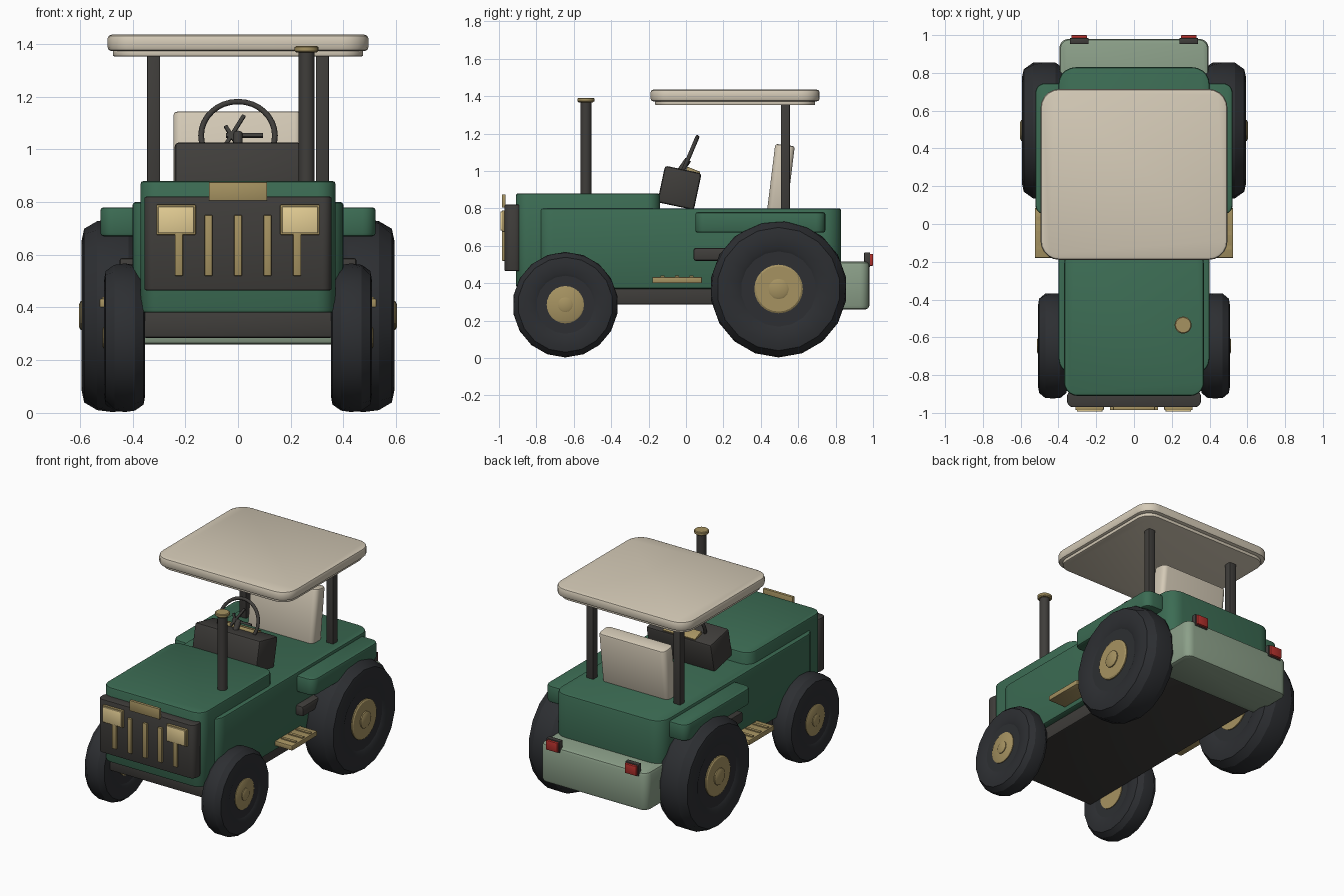
import bpy, bmesh, math
from mathutils import Matrix, Vector

if "Cube" in bpy.data.objects:
    bpy.data.objects.remove(bpy.data.objects["Cube"])


def mat(name, r, g, b):
    m = bpy.data.materials.new(name)
    m.diffuse_color = (r, g, b, 1)
    m.use_nodes = True
    m.node_tree.nodes["Principled BSDF"].inputs["Base Color"].default_value = m.diffuse_color
    return m


GREEN = mat("green", 0.045, 0.15, 0.088)
SAGE = mat("sage", 0.26, 0.35, 0.25)
DARK = mat("dark", 0.05, 0.047, 0.043)
TYRE = mat("tyre", 0.026, 0.028, 0.032)
GOLD = mat("gold", 0.38, 0.29, 0.12)
CREAM = mat("cream", 0.66, 0.59, 0.47)
LAMP = mat("lamp", 0.78, 0.62, 0.3)
RED = mat("red", 0.45, 0.03, 0.025)


def finish(name, bm, m, loc=(0, 0, 0), rot=(0, 0, 0), angle=30):
    bmesh.ops.recalc_face_normals(bm, faces=bm.faces[:])
    me = bpy.data.meshes.new(name)
    bm.to_mesh(me)
    bm.free()
    me.materials.append(m)
    ob = bpy.data.objects.new(name, me)
    ob.location, ob.rotation_euler = loc, rot
    bpy.context.collection.objects.link(ob)
    if angle:
        bpy.ops.object.select_all(action='DESELECT')
        ob.select_set(True)
        bpy.context.view_layer.objects.active = ob
        bpy.ops.object.shade_smooth_by_angle(angle=math.radians(angle))
    return ob


def box(name, x, y, z, m, plan=0.0, edge=0.0, rot=0.0):
    """Box from ranges; plan rounds vertical edges, edge softens the rims."""
    bm = bmesh.new()
    bmesh.ops.create_cube(bm, size=1)
    bmesh.ops.scale(bm, vec=(x[1] - x[0], y[1] - y[0], z[1] - z[0]), verts=bm.verts)
    is_vert = lambda e: abs(e.verts[0].co.z - e.verts[1].co.z) > 1e-4
    if plan:
        bmesh.ops.bevel(bm, geom=[e for e in bm.edges if is_vert(e)], offset=plan,
                        segments=5, profile=0.5, affect='EDGES')
    if edge:
        es = [e for e in bm.edges if not (plan and is_vert(e))]
        bmesh.ops.bevel(bm, geom=es, offset=edge, segments=2, profile=0.5, affect='EDGES')
    c = [(a[0] + a[1]) / 2 for a in (x, y, z)]
    return finish(name, bm, m, c, (math.radians(rot), 0, 0))


def lathe(name, profile, n, m, loc, rot, twist=None, angle=30):
    """Spin (radius, height) points about local z, capping open ends."""
    bm = bmesh.new()
    rings = []
    for i, (r, h) in enumerate(profile):
        off = twist[i] if twist else 0
        rings.append([bm.verts.new((r * math.cos((k + off) * math.tau / n),
                                    r * math.sin((k + off) * math.tau / n), h))
                      for k in range(n)])
    for a, b in zip(rings, rings[1:]):
        for k in range(n):
            bm.faces.new((a[k], a[(k + 1) % n], b[(k + 1) % n], b[k]))
    bm.faces.new(rings[0])
    bm.faces.new(rings[-1])
    return finish(name, bm, m, loc, rot, angle)


def pair(name, x, *args, **kw):
    for s, side in ((1, "right"), (-1, "left")):
        box(f"{side}_{name}", sorted((s * x[0], s * x[1])), *args, **kw)


# chassis, body, bonnet and rear weight
box("chassis", (-0.36, 0.36), (-0.84, 0.8), (0.285, 0.39), DARK, edge=0.01)
box("body", (-0.4, 0.4), (-0.8, 0.83), (0.37, 0.80), GREEN, 0.09, 0.012)
box("bonnet", (-0.37, 0.37), (-0.91, -0.14), (0.38, 0.88), GREEN, 0.07, 0.012)
box("rear_weight", (-0.395, 0.395), (0.68, 0.98), (0.26, 0.515), SAGE, 0.05, 0.02)

# grille with bars, badge plate and headlights
box("grille", (-0.355, 0.355), (-0.97, -0.88), (0.465, 0.82), DARK, 0.035, 0.006)
for i in range(-2, 3):
    box(f"grille_bar_{i + 3}", (i * 0.112 - 0.015, i * 0.112 + 0.015),
        (-0.985, -0.965), (0.52, 0.75), GOLD, edge=0.003)
box("badge_plate", (-0.11, 0.11), (-0.985, -0.965), (0.805, 0.875), GOLD, edge=0.003)
pair("headlight_rim", (0.16, 0.31), (-0.985, -0.965), (0.675, 0.79), GOLD, edge=0.004)
pair("headlight", (0.167, 0.303), (-0.993, -0.975), (0.682, 0.783), LAMP, edge=0.004)

# exhaust stack
lathe("exhaust_pipe", [(0.03, 0.85), (0.03, 1.375)], 20, DARK, (0.26, -0.535, 0), (0, 0, 0))
lathe("exhaust_cap", [(0.038, 1.367), (0.045, 1.373), (0.045, 1.387), (0.04, 1.391)],
      20, GOLD, (0.26, -0.535, 0), (0, 0, 0))

# dashboard and gauge panel
box("dashboard", (-0.24, 0.24), (-0.135, 0.065), (0.81, 1.01), DARK, edge=0.015, rot=-12)
box("gauge_panel", (-0.12, 0.12), (0.0, 0.075), (0.985, 1.01), GOLD, edge=0.003, rot=-22)

# steering wheel, tilted towards the seat
tilt = math.radians(67)
hub = Vector((0, 0.006, 1.052))
turn = Matrix.Rotation(tilt, 4, 'X')
bpy.ops.mesh.primitive_torus_add(major_radius=0.14, minor_radius=0.011, major_segments=32,
                                 minor_segments=8, location=hub, rotation=(tilt, 0, 0))
wheel = bpy.context.object
wheel.name = "steering_wheel"
wheel.data.materials.append(DARK)
bpy.ops.object.shade_smooth_by_angle(angle=math.radians(60))
for i in range(3):
    a = i * math.tau / 3
    sp = box(f"steering_spoke_{i + 1}", (-0.07, 0.07), (-0.007, 0.007), (-0.006, 0.006), DARK)
    sp.matrix_world = (Matrix.Translation(hub) @ turn
                       @ Matrix.Translation((0.025 * math.cos(a), 0.025 * math.sin(a), 0))
                       @ Matrix.Rotation(-a, 4, 'Z'))
lathe("steering_column", [(0.018, -0.14), (0.018, 0.01)], 12, DARK, hub,
      (math.radians(-35), 0, 0))

# seat back, canopy posts and canopy
box("seat_back", (-0.245, 0.245), (0.455, 0.56), (0.78, 1.14), CREAM, 0.03, 0.012, rot=-7)
pair("canopy_post", (0.295, 0.345), (0.507, 0.555), (0.78, 1.37), DARK, edge=0.005)
box("canopy_lip", (-0.475, 0.475), (-0.165, 0.69), (1.352, 1.38), CREAM, 0.09, 0.006)
box("canopy", (-0.495, 0.495), (-0.19, 0.715), (1.372, 1.435), CREAM, 0.1, 0.016)

# fenders, side rails, footsteps and tail lights
pair("fender", (0.36, 0.522), (0.05, 0.745), (0.67, 0.78), GREEN, plan=0.05, edge=0.012)
pair("side_rail", (0.37, 0.45), (0.04, 0.5), (0.52, 0.588), DARK, edge=0.012)
pair("footstep", (0.37, 0.525), (-0.18, 0.085), (0.40, 0.433), GOLD, edge=0.005)
for i in range(3):
    y = -0.125 + i * 0.077
    pair(f"step_tread_{i + 1}", (0.41, 0.515), (y - 0.01, y + 0.01), (0.43, 0.44), GOLD)
pair("tail_light_housing", (0.24, 0.34), (0.952, 0.985), (0.485, 0.565), DARK, edge=0.006)
pair("tail_light", (0.248, 0.332), (0.975, 1.0), (0.493, 0.557), RED, edge=0.004)


# wheels: faceted tyre with offset tread rings, hub disc and cap
def make_wheel(name, s, x, y, r, w, hub_r, cap_r):
    half = [(0.55, 0.86), (0.60, 0.93), (0.78, 1.0), (0.90, 0.92), (0.985, 0.5)]
    prof = [(a * r, -b * w) for a, b in half] + [(r, 0)] + [(a * r, b * w) for a, b in half[::-1]]
    twist = [0, 0, 0, 0, 0.3, 0.0, -0.3, 0, 0, 0, 0]
    loc, rot = (s * x, y, r + 0.003), (0, s * math.pi / 2, 0)
    lathe(name + "_tyre", prof, 18, TYRE, loc, rot, twist, 20)
    lathe(name + "_hub", [(hub_r, -0.92 * w), (hub_r, 0.92 * w), (hub_r * 0.93, 0.97 * w)],
          24, GOLD, loc, rot)
    lathe(name + "_hub_cap", [(cap_r, 0.8 * w), (cap_r, 1.03 * w), (cap_r * 0.8, 1.08 * w)],
          12, GOLD, loc, rot)


for s, side in ((1, "right"), (-1, "left")):
    make_wheel(side + "_front", s, 0.43, -0.645, 0.282, 0.078, 0.10, 0.04)
    make_wheel(side + "_rear", s, 0.475, 0.495, 0.366, 0.118, 0.13, 0.055)
